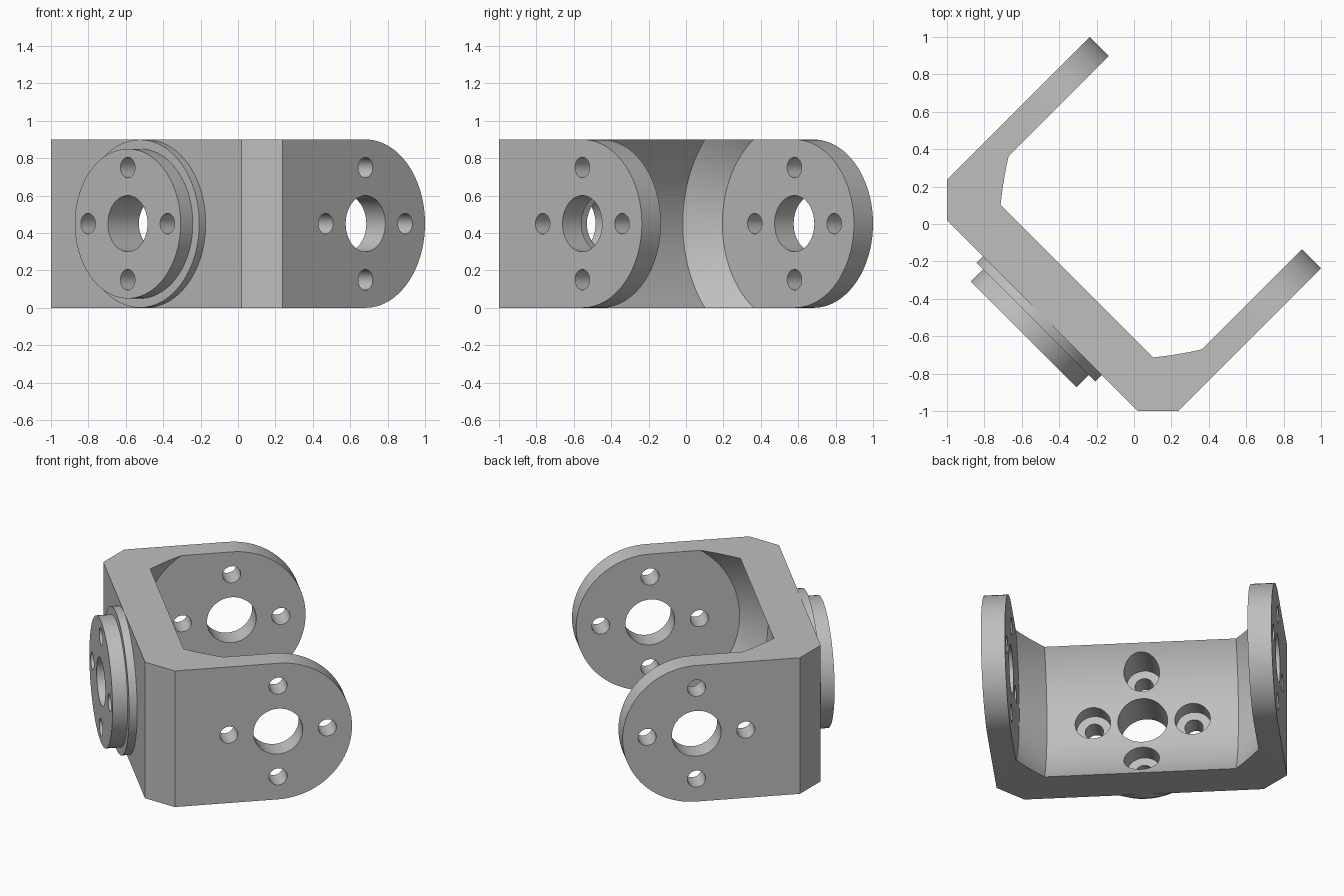
import bpy, bmesh, math
from mathutils import Matrix, Vector

if "Cube" in bpy.data.objects:
    bpy.data.objects.remove(bpy.data.objects["Cube"])

# Built square-on (arms along +y, width along x), then turned 45 degrees.
MID_Z = 0.45          # height of every bore axis
ARM_Y = 0.09          # pivot axis of the arms
HALF_W = 0.874
BACK_Y = -0.693

grey = bpy.data.materials.new("plain_grey")
grey.diffuse_color = (0.52, 0.52, 0.52, 1)
grey.use_nodes = True
grey.node_tree.nodes["Principled BSDF"].inputs["Base Color"].default_value = grey.diffuse_color


def make_object(name, bm):
    bmesh.ops.recalc_face_normals(bm, faces=bm.faces[:])
    mesh = bpy.data.meshes.new(name)
    bm.to_mesh(mesh)
    bm.free()
    mesh.materials.append(grey)
    obj = bpy.data.objects.new(name, mesh)
    bpy.context.collection.objects.link(obj)
    return obj


def lathe(name, profile, axis, centre, segments):
    """Closed turned solid from (position along axis, radius) pairs."""
    bm = bmesh.new()
    rings = []
    for t, r in profile:
        ring = []
        for i in range(segments):
            a = math.tau * i / segments
            p, q = r * math.cos(a), r * math.sin(a)
            co = (t, p, q) if axis == "x" else (p, t, q)
            ring.append(bm.verts.new(Vector(co) + Vector(centre)))
        rings.append(ring)
    for lo, hi in zip(rings, rings[1:]):
        for i in range(segments):
            j = (i + 1) % segments
            bm.faces.new((lo[i], lo[j], hi[j], hi[i]))
    bm.faces.new(rings[0])
    bm.faces.new(rings[-1])
    return make_object(name, bm)


def combine(target, tool, operation):
    mod = target.modifiers.new(operation.lower(), "BOOLEAN")
    mod.operation = operation
    mod.solver = "EXACT"
    mod.object = tool
    bpy.context.view_layer.objects.active = target
    bpy.ops.object.modifier_apply(modifier=mod.name)
    bpy.data.objects.remove(tool)


# Bracket block: side profile with a round end, extruded across the width
bm = bmesh.new()
side = [(BACK_Y, 0.9), (BACK_Y, 0.0)]
for i in range(49):
    a = -math.pi / 2 + math.pi * i / 48
    side.append((ARM_Y + 0.45 * math.cos(a), MID_Z + 0.45 * math.sin(a)))
face = bm.faces.new([bm.verts.new((-HALF_W, y, z)) for y, z in side])
out = bmesh.ops.extrude_face_region(bm, geom=[face])
moved = [v for v in out["geom"] if isinstance(v, bmesh.types.BMVert)]
bmesh.ops.translate(bm, verts=moved, vec=(2 * HALF_W, 0, 0))
# chamfer the two upright back corners
corners = [e for e in bm.edges
           if all(abs(v.co.y - BACK_Y) < 1e-4 for v in e.verts)
           and abs(e.verts[0].co.x - e.verts[1].co.x) < 1e-4]
bmesh.ops.bevel(bm, geom=corners, offset=0.154, segments=1, affect="EDGES")
bracket = make_object("bracket", bm)

# Turned clearance between the arms, with coned ends
clearance = lathe("clearance", [(-0.73, 0.545), (-0.576, 0.69), (0.576, 0.69), (0.73, 0.545)],
                  "x", (0, ARM_Y, MID_Z), 128)
combine(bracket, clearance, "DIFFERENCE")

# Stepped round mounting flange on the back
flange = lathe("flange", [(-0.834, 0.40), (-0.742, 0.40), (-0.742, 0.449), (-0.67, 0.449)],
               "y", (0, 0, MID_Z), 96)
combine(bracket, flange, "UNION")

# Central bores through the arms and the flange
combine(bracket, lathe("arm_bore", [(-1, 0.15), (1, 0.15)], "x", (0, ARM_Y, MID_Z), 48), "DIFFERENCE")
combine(bracket, lathe("flange_bore", [(-1, 0.15), (0, 0.15)], "y", (0, 0, MID_Z), 48), "DIFFERENCE")

# Four bolt holes around each bore; those in the flange are counterbored
for k in range(4):
    a = k * math.pi / 2
    p, q = 0.30 * math.cos(a), 0.30 * math.sin(a)
    arm_hole = lathe("arm_bolt_hole", [(-1, 0.055), (1, 0.055)],
                     "x", (0, ARM_Y + p, MID_Z + q), 32)
    combine(bracket, arm_hole, "DIFFERENCE")
    flange_hole = lathe("flange_bolt_hole",
                        [(-1, 0.055), (-0.70, 0.055), (-0.70, 0.107), (0, 0.107)],
                        "y", (p, 0, MID_Z + q), 32)
    combine(bracket, flange_hole, "DIFFERENCE")

# Turn to the final orientation and smooth the round surfaces
bracket.data.transform(Matrix.Rotation(-math.pi / 4, 4, "Z"))
bpy.ops.object.select_all(action="DESELECT")
bracket.select_set(True)
bpy.context.view_layer.objects.active = bracket
bpy.ops.object.shade_smooth_by_angle(angle=math.radians(30))
